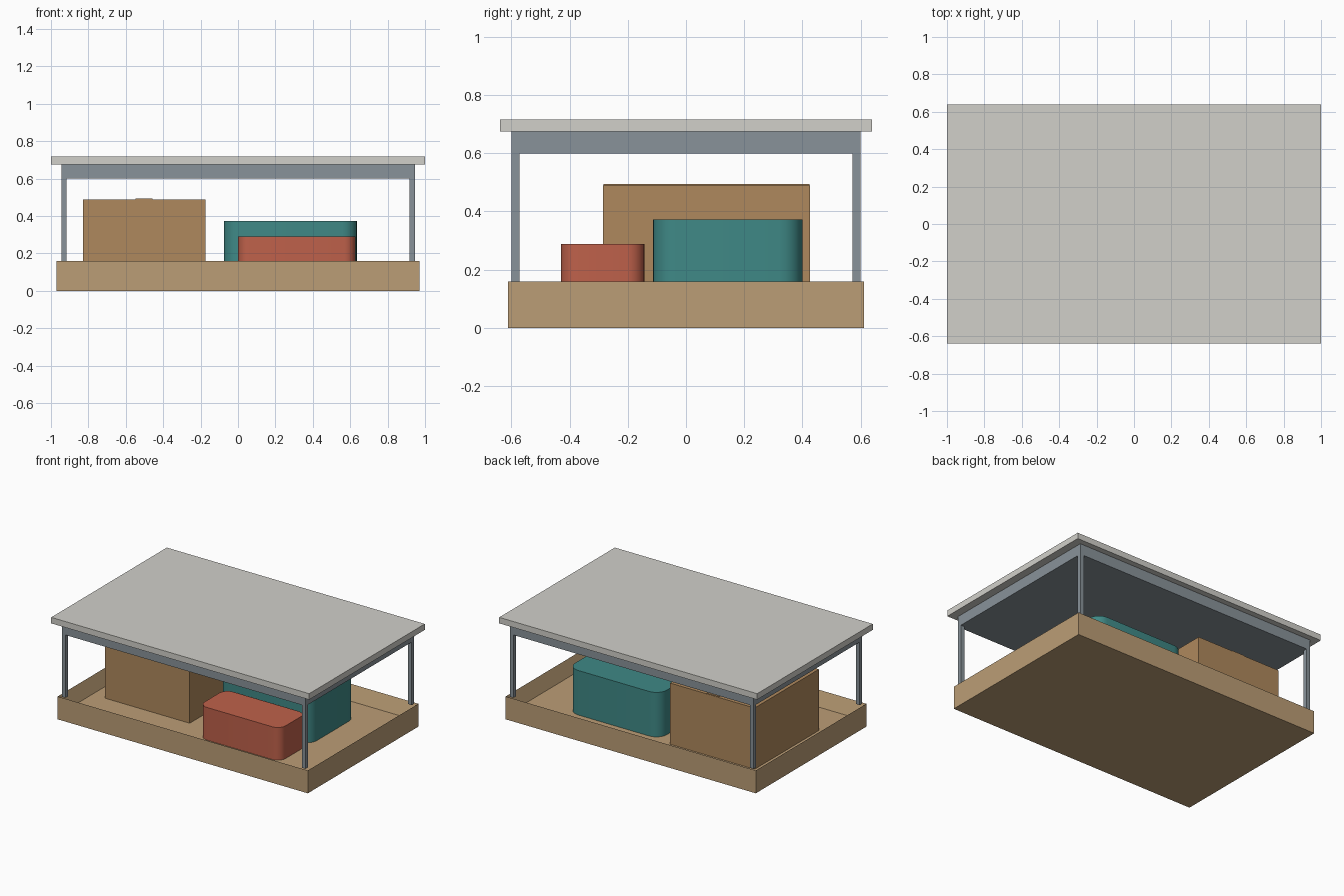
import bpy, bmesh

if "Cube" in bpy.data.objects:
    bpy.data.objects.remove(bpy.data.objects["Cube"])


def material(name, rgb):
    m = bpy.data.materials.new(name)
    m.diffuse_color = (*rgb, 1)
    m.use_nodes = True
    m.node_tree.nodes["Principled BSDF"].inputs["Base Color"].default_value = m.diffuse_color
    return m


WOOD = material("tray_wood", (0.50, 0.34, 0.18))
CARD = material("cardboard", (0.43, 0.25, 0.11))
TEAL = material("teal_shell", (0.05, 0.25, 0.24))
RED = material("red_shell", (0.52, 0.12, 0.07))
STEEL = material("steel", (0.25, 0.29, 0.32))
ROOF = material("roof_panel", (0.64, 0.63, 0.59))


def box(name, x, y, z, mat, radius=0):
    """Box from (min, max) ranges, with optional rounded upright edges."""
    bm = bmesh.new()
    bmesh.ops.create_cube(bm, size=1)
    for v in bm.verts:
        v.co = [r[0] if c < 0 else r[1] for c, r in zip(v.co, (x, y, z))]
    if radius:
        upright = [e for e in bm.edges
                   if abs(e.verts[0].co.z - e.verts[1].co.z) > 1e-4]
        bmesh.ops.bevel(bm, geom=upright, offset=radius, segments=6,
                        profile=0.5, affect='EDGES')
    mesh = bpy.data.meshes.new(name)
    bm.to_mesh(mesh)
    bm.free()
    mesh.materials.append(mat)
    ob = bpy.data.objects.new(name, mesh)
    bpy.context.collection.objects.link(ob)
    return ob


FLOOR, RIM, EAVE, ROOF_Z = 0.06, 0.16, 0.60, 0.675

# Open tray: inset the top face and sink it to the floor level
tray = box("tray", (-0.97, 0.97), (-0.612, 0.612), (0, RIM), WOOD)
bm = bmesh.new()
bm.from_mesh(tray.data)
top = max(bm.faces, key=lambda f: f.calc_center_median().z)
bmesh.ops.inset_region(bm, faces=[top], thickness=0.055)
for v in top.verts:
    v.co.z = FLOOR
bm.to_mesh(tray.data)
bm.free()

# Cargo standing on the tray floor
box("carton", (-0.83, -0.175), (-0.285, 0.426), (FLOOR, 0.489), CARD)
box("carton_tape", (-0.548, -0.457), (-0.283, 0.424), (0.485, 0.494), CARD)
box("large_case", (-0.075, 0.636), (-0.114, 0.40), (FLOOR, 0.372), TEAL, 0.08)
box("small_case", (0.0, 0.628), (-0.43, -0.143), (FLOOR, 0.289), RED, 0.06)

# Corner posts
for sx, side in ((-1, "left"), (1, "right")):
    for sy, end in ((-1, "front"), (1, "back")):
        box(f"{end}_{side}_post",
            sorted((sx * 0.917, sx * 0.945)), sorted((sy * 0.572, sy * 0.60)),
            (RIM, EAVE), STEEL)

# Canopy frame and overhanging roof
box("canopy_frame", (-0.945, 0.945), (-0.60, 0.60), (EAVE, ROOF_Z), STEEL)
box("roof", (-1, 1), (-0.64, 0.64), (ROOF_Z, 0.717), ROOF)

# Soft shading on the rounded cases only
bpy.ops.object.select_all(action='DESELECT')
for name in ("large_case", "small_case"):
    ob = bpy.data.objects[name]
    ob.select_set(True)
    bpy.context.view_layer.objects.active = ob
bpy.ops.object.shade_smooth_by_angle(angle=0.6)
